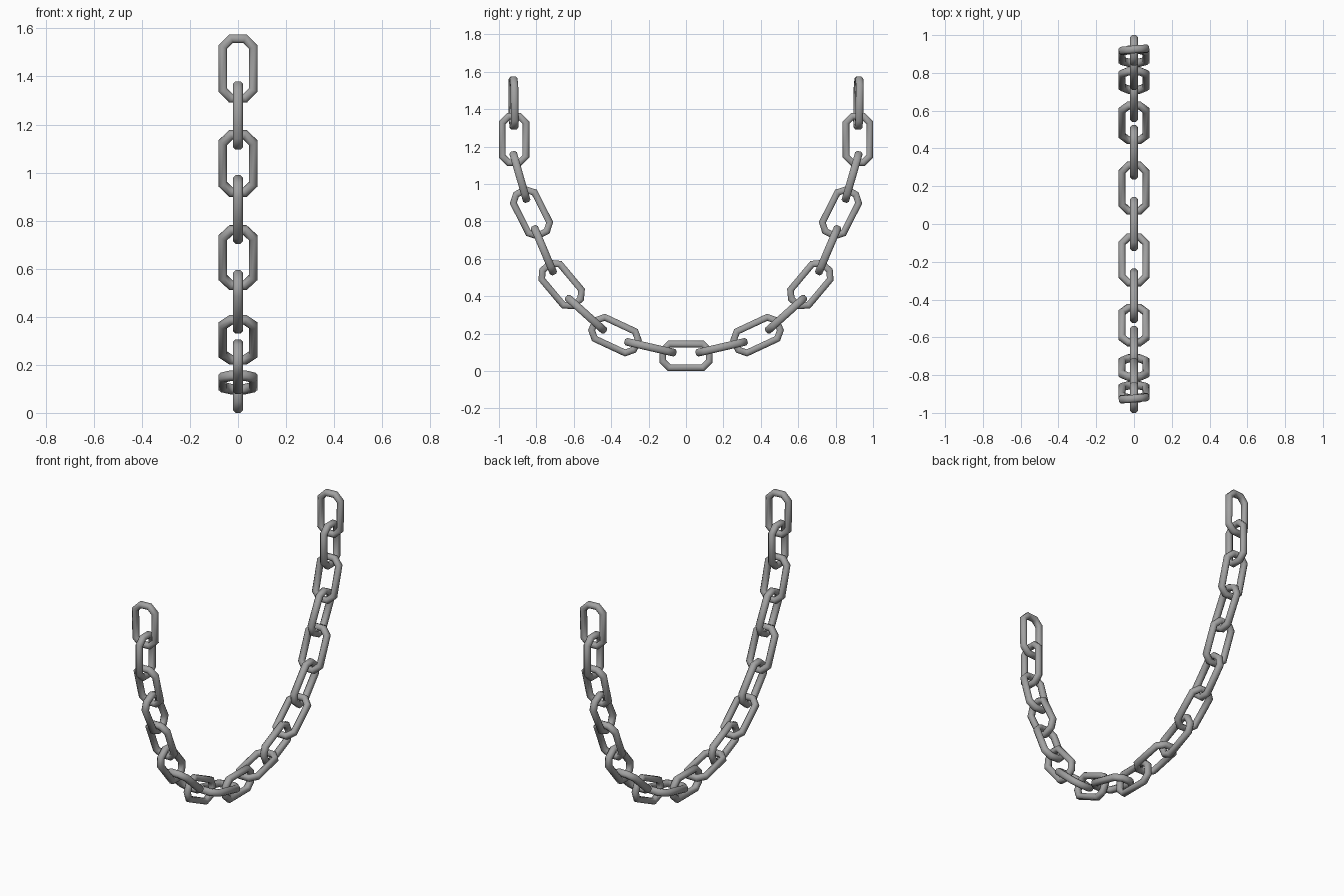
import bpy, bmesh
from math import sqrt, radians
from mathutils import Matrix

cube = bpy.data.objects.get("Cube")
if cube:
    bpy.data.objects.remove(cube, do_unlink=True)

# Single grey metal
steel = bpy.data.materials.new("grey steel")
steel.use_nodes = True
grey = (0.36, 0.36, 0.36, 1)
steel.diffuse_color = grey
steel.node_tree.nodes["Principled BSDF"].inputs["Base Color"].default_value = grey

HALF_W, HALF_L, CUT = 0.081, 0.142, 0.045   # outer outline of a link
BAR_W, BAR_T, BEVEL = 0.0175, 0.0205, 0.01  # half sizes of its bar


def octagon(w, l, c):
    """Rectangle of half sizes w and l with corners cut by c."""
    quarter = [(w, l - c), (w - c, l)]
    half = quarter + [(-x, z) for x, z in reversed(quarter)]
    return half + [(-x, -z) for x, z in half]


# One link: a bevelled bar swept around the chamfered outline
bm = bmesh.new()
loops = []
for across, depth in octagon(BAR_W, BAR_T, BEVEL):
    d = across - BAR_W
    ring = octagon(HALF_W + d, HALF_L + d, CUT + d * (2 - sqrt(2)))
    loops.append([bm.verts.new((x, depth, z)) for x, z in ring])
for i, ring in enumerate(loops):
    after = loops[(i + 1) % len(loops)]
    for j in range(len(ring)):
        k = (j + 1) % len(ring)
        bm.faces.new((ring[j], ring[k], after[k], after[j]))
bmesh.ops.recalc_face_normals(bm, faces=bm.faces)
link_mesh = bpy.data.meshes.new("chain_link")
bm.to_mesh(link_mesh)
bm.free()
link_mesh.materials.append(steel)
link_mesh.shade_smooth()

# Hanging path of one half: y, z and tilt from vertical of each link
path = [(-0.922, 1.433, 1), (-0.919, 1.238, 0), (-0.888, 1.038, 16),
        (-0.826, 0.846, 27), (-0.76, 0.646, 23), (-0.665, 0.462, 40),
        (-0.535, 0.304, 48), (-0.38, 0.192, 65), (-0.19, 0.127, 77)]


def add_link(name, y, z, tilt, turn):
    ob = bpy.data.objects.new(name, link_mesh)
    bpy.context.collection.objects.link(ob)
    ob.matrix_world = (Matrix.Translation((0, y, z))
                       @ Matrix.Rotation(radians(tilt), 4, 'X')
                       @ Matrix.Rotation(radians(turn), 4, 'Z'))


# Bottom link, then alternating links up both halves; the top ones twist a little
add_link("bottom_link", 0, HALF_W, 90, 90)
for n, (y, z, tilt) in enumerate(path):
    turn = 5 if n == 0 else 90 * (n % 2)
    add_link(f"front_link_{n + 1}", y, z, tilt, turn)
    add_link(f"back_link_{n + 1}", -y, z, -tilt, turn)
